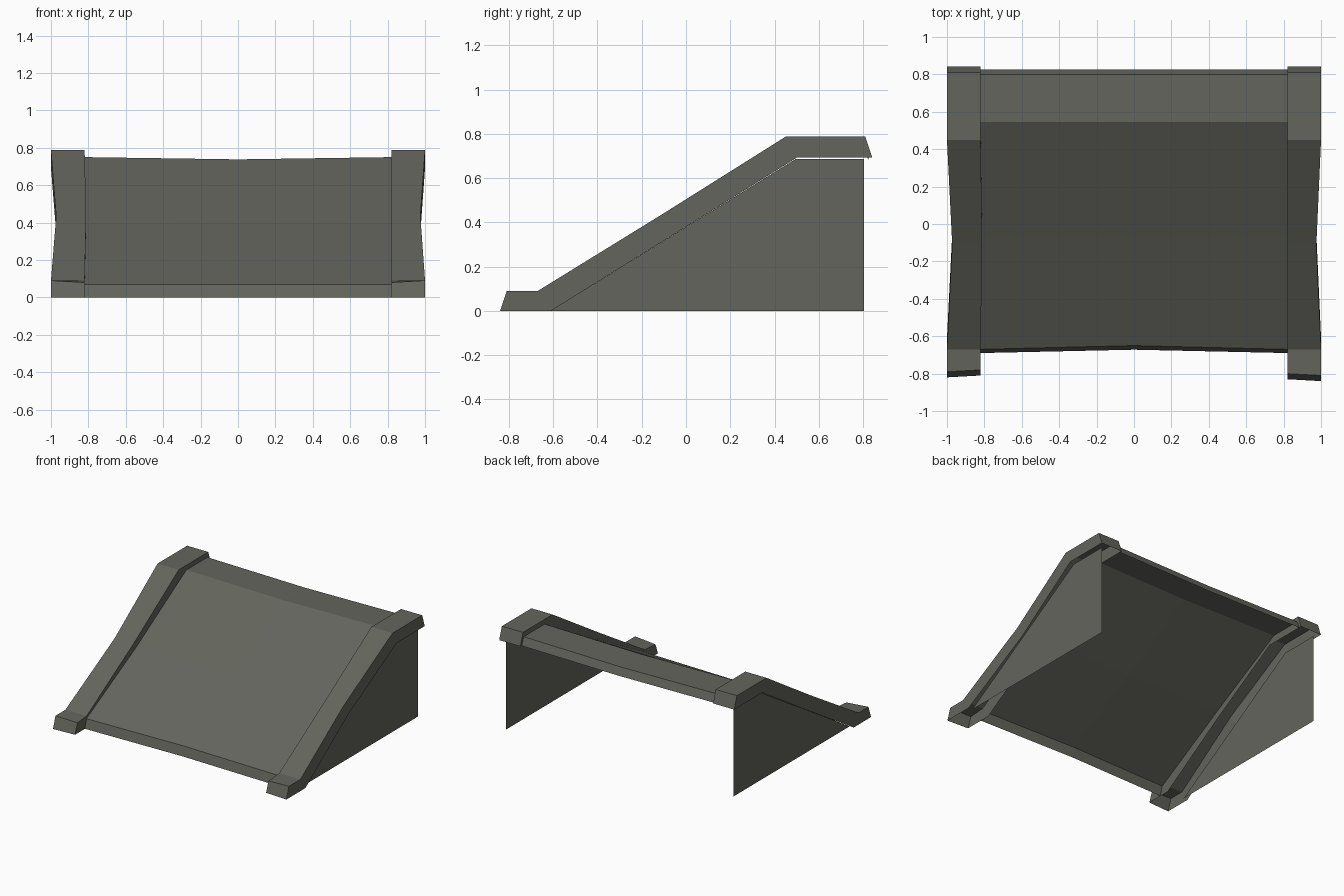
import bpy, bmesh

if "Cube" in bpy.data.objects:
    bpy.data.objects.remove(bpy.data.objects["Cube"])

stone = bpy.data.materials.new("dark_grey_stone")
stone.diffuse_color = (0.125, 0.13, 0.108, 1)
stone.use_nodes = True
stone.node_tree.nodes["Principled BSDF"].inputs["Base Color"].default_value = stone.diffuse_color


def make(name, verts, faces):
    mesh = bpy.data.meshes.new(name)
    bm = bmesh.new()
    vs = [bm.verts.new(v) for v in verts]
    for f in faces:
        bm.faces.new([vs[i] for i in f])
    bmesh.ops.recalc_face_normals(bm, faces=bm.faces)
    bm.to_mesh(mesh)
    bm.free()
    mesh.materials.append(stone)
    ob = bpy.data.objects.new(name, mesh)
    bpy.context.collection.objects.link(ob)
    return ob


# Side rails: open-bottomed channels following the slope, pinched at mid-length
TOP = [(-0.81, 0.09), (-0.67, 0.09), (-0.11, 0.435), (0.45, 0.787), (0.81, 0.787)]
LOW = [(-0.84, 0.0), (-0.61, 0.0), (-0.055, 0.345), (0.50, 0.692), (0.842, 0.692)]


def rail(name, side, outer_mid, inner_mid, front_shift):
    verts = []
    for i in range(5):
        out = outer_mid if i == 2 else 1.0
        inn = inner_mid if i == 2 else 0.82
        shift = front_shift if i == 0 else 0.0
        skew = 0.01 if i == 0 else 0.0          # toe is slightly skewed inwards
        (ty, tz), (ly, lz) = TOP[i], LOW[i]
        verts += [(side * out, ly + shift, lz), (side * out, ty + shift, tz),
                  (side * inn, ty + shift + skew, tz - skew),
                  (side * inn, ly + shift + skew, lz)]
    faces = [(0, 1, 2, 3), (16, 17, 18, 19)]
    for i in range(4):
        a, b = 4 * i, 4 * i + 4
        faces += [(a + k, a + k + 1, b + k + 1, b + k) for k in range(3)]
    make(name, verts, faces)


rail("left_rail", -1, 0.972, 0.812, 0.02)
rail("right_rail", 1, 0.975, 0.82, 0.0)

# Sloping centre panel with folded lips, sagging a little along the middle
EDGE = [(-0.69, 0.0), (-0.67, 0.07), (-0.06, 0.405), (0.545, 0.75), (0.80, 0.75), (0.825, 0.69)]
MID = [(-0.672, 0.0), (-0.65, 0.07), (-0.06, 0.395), (0.545, 0.738), (0.80, 0.738), (0.825, 0.68)]
verts, faces = [], []
for e, m in zip(EDGE, MID):
    verts += [(-0.82, *e), (0.0, *m), (0.82, *e)]
for i in range(5):
    for k in range(2):
        a = 3 * i + k
        faces.append((a, a + 1, a + 4, a + 3))
make("centre_panel", verts, faces)

# Thin side walls under the rails
for side, name in ((-1, "left_wall"), (1, "right_wall")):
    x = side * 0.966
    verts = [(x, -0.61, 0), (x, 0.805, 0), (x, 0.805, 0.686), (x, 0.495, 0.686)]
    make(name, verts, [(0, 1, 2, 3) if side > 0 else (3, 2, 1, 0)])
